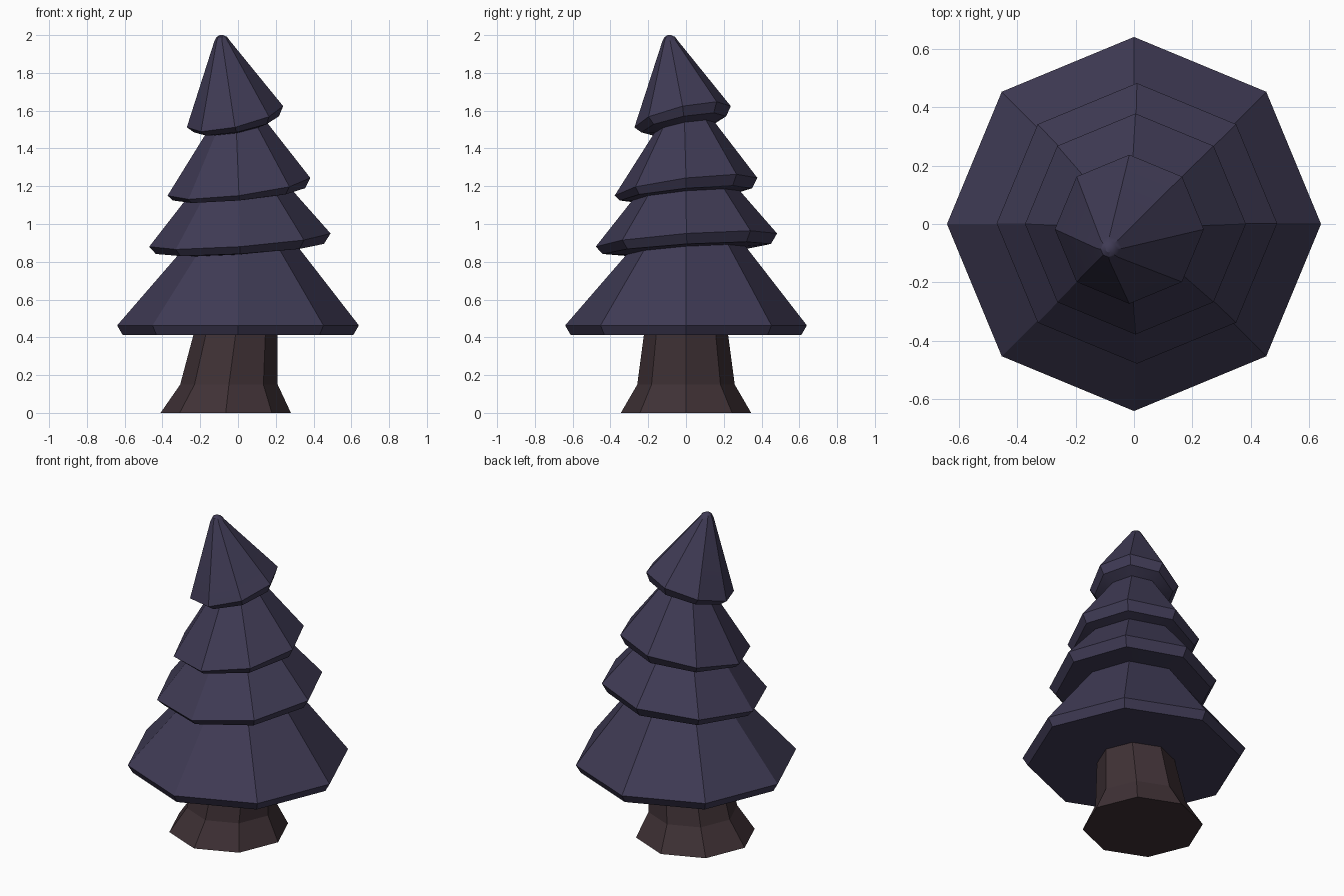
import bpy, bmesh, math

if "Cube" in bpy.data.objects:
    bpy.data.objects.remove(bpy.data.objects["Cube"])

SIDES = 8


def material(name, color):
    m = bpy.data.materials.new(name)
    m.diffuse_color = (*color, 1)
    m.use_nodes = True
    m.node_tree.nodes["Principled BSDF"].inputs["Base Color"].default_value = m.diffuse_color
    return m


def loft(name, rings, mat):
    """Join octagonal rings (cx, cy, z, radius, tilt); tilt raises the +x+y side."""
    bm = bmesh.new()
    loops = []
    for cx, cy, z, r, tilt in rings:
        loop = []
        for i in range(SIDES):
            a = math.tau * i / SIDES
            dx, dy = r * math.cos(a), r * math.sin(a)
            loop.append(bm.verts.new((cx + dx, cy + dy, z + tilt * (dx + dy))))
        loops.append(loop)
    for low, high in zip(loops, loops[1:]):
        for i in range(SIDES):
            j = (i + 1) % SIDES
            bm.faces.new((low[i], low[j], high[j], high[i]))
    bm.faces.new(loops[0][::-1])
    bm.faces.new(loops[-1])
    bmesh.ops.recalc_face_normals(bm, faces=bm.faces)
    me = bpy.data.meshes.new(name)
    bm.to_mesh(me)
    bm.free()
    me.materials.append(mat)
    ob = bpy.data.objects.new(name, me)
    bpy.context.collection.objects.link(ob)
    return ob


bark = material("bark", (0.050, 0.031, 0.036))
needles = material("needles", (0.050, 0.043, 0.090))

# Trunk: flared foot, leaning slightly towards +x as it rises
loft("trunk", [
    (-0.065, 0, 0.00, 0.345, 0),
    (-0.048, 0, 0.15, 0.258, 0),
    (-0.012, 0, 0.42, 0.222, 0),
], bark)

# Foliage: four tiers, each underside / rim / neck, tilting more towards the tip
foliage = loft("foliage", [
    (0, 0, 0.412, 0.61, 0),
    (0, 0, 0.463, 0.64, 0),
    (0, 0, 0.860, 0.315, 0.07),
    (0.01, 0.005, 0.868, 0.445, 0.06),
    (0.01, 0.002, 0.915, 0.48, 0.073),
    (0.005, 0.0, 1.150, 0.285, 0.09),
    (0.005, 0.0, 1.157, 0.350, 0.093),
    (0.005, 0.0, 1.197, 0.378, 0.124),
    (-0.008, -0.008, 1.510, 0.160, 0.18),
    (-0.008, -0.012, 1.528, 0.225, 0.19),
    (-0.016, -0.018, 1.568, 0.255, 0.22),
    (-0.084, -0.084, 1.967, 0.042, 0.05),
    (-0.086, -0.086, 1.990, 0.028, 0.02),
    (-0.087, -0.087, 2.000, 0.010, 0),
], needles)

# Soften only the rounded tip, all other edges stay sharp
bpy.context.view_layer.objects.active = foliage
foliage.select_set(True)
bpy.ops.object.shade_smooth_by_angle(angle=math.radians(30))
